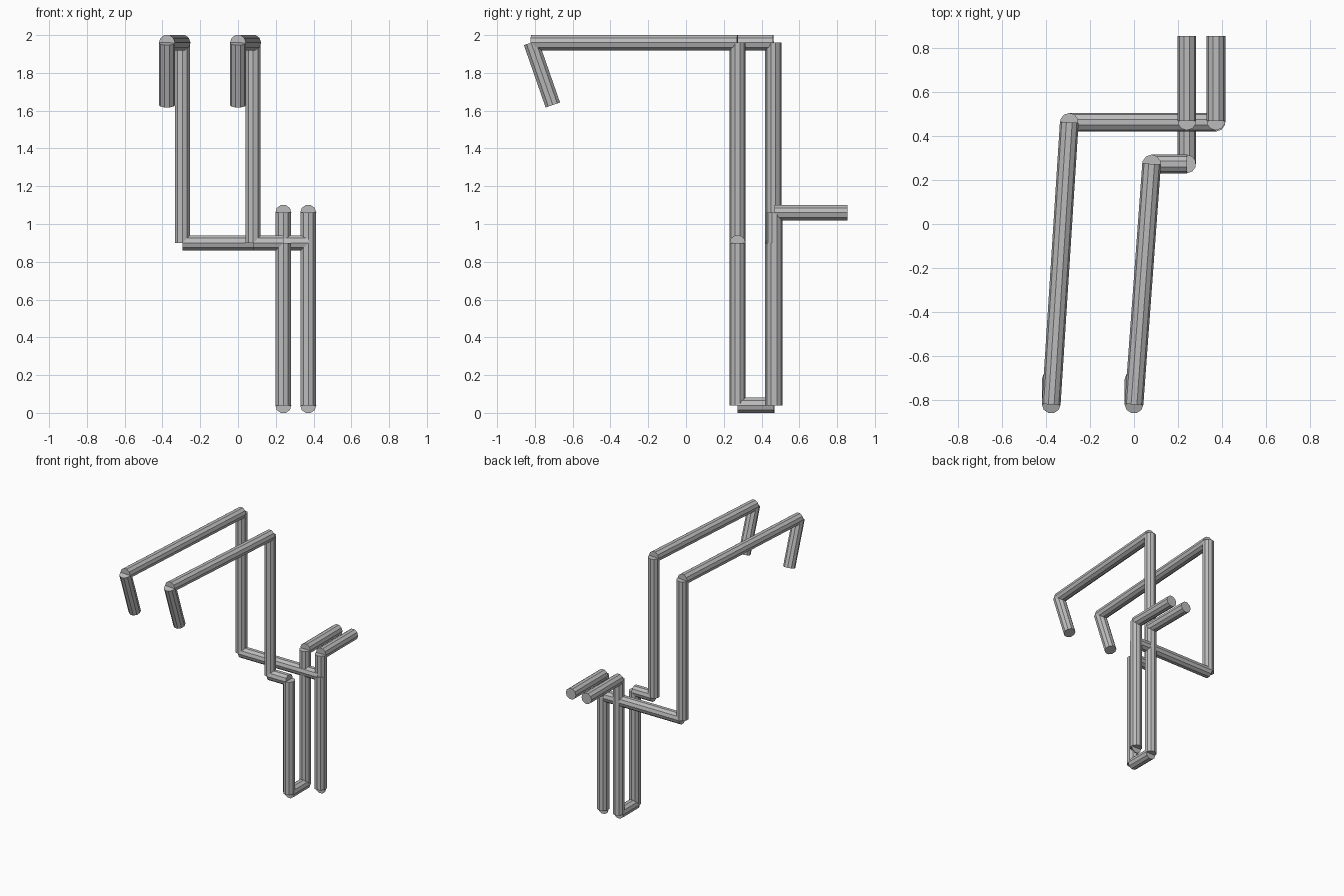
import bpy
import bmesh
from mathutils import Vector, Matrix

cube = bpy.data.objects.get("Cube")
if cube:
    bpy.data.objects.remove(cube, do_unlink=True)

RADIUS = 0.0425
SIDES = 10

grey = bpy.data.materials.new("pipe_grey")
grey.use_nodes = True
colour = (0.5, 0.5, 0.5, 1)
grey.diffuse_color = colour
grey.node_tree.nodes["Principled BSDF"].inputs["Base Color"].default_value = colour


def pipe(name, start, end):
    """Flat-ended straight pipe between two points, corners on its level side."""
    a, b = Vector(start), Vector(end)
    axis = (b - a).normalized()
    upright = abs(axis.z) > 0.999
    corner = Vector((0, 1, 0)) if upright else axis.cross(Vector((0, 0, 1))).normalized()
    side = corner.cross(axis)
    matrix = Matrix((side, corner, axis)).transposed().to_4x4()
    matrix.translation = (a + b) / 2
    bm = bmesh.new()
    bmesh.ops.create_cone(bm, cap_ends=True, segments=SIDES, radius1=RADIUS,
                          radius2=RADIUS, depth=(b - a).length, matrix=matrix)
    mesh = bpy.data.meshes.new(name)
    bm.to_mesh(mesh)
    bm.free()
    mesh.materials.append(grey)
    bpy.context.collection.objects.link(bpy.data.objects.new(name, mesh))


PARTS = ("rear_bar", "rear_post", "foot_bar", "front_post",
         "cross_bar", "tall_post", "top_arm", "hook")
LOW, CROSS, REAR, TOP = 0.04, 0.9, 1.06, 1.96
BACK = 0.468


def frame(label, post_x, front_y, tall_x, hook_x):
    """One bent rail: a run of pipes from the rear bar round to the hook."""
    path = [
        (post_x, 0.855, REAR),
        (post_x, BACK, REAR),
        (post_x, BACK, LOW),
        (post_x, front_y, LOW),
        (post_x, front_y, CROSS),
        (tall_x, front_y, CROSS),
        (tall_x, front_y, TOP),
        (hook_x, -0.82, TOP),
        (hook_x, -0.705, 1.63),
    ]
    for part, start, end in zip(PARTS, path, path[1:]):
        pipe(f"{label}_{part}", start, end)


# Inner rail steps forward at the foot; the outer one has only a short stub there
frame("inner", 0.24, 0.273, 0.08, 0.0)
frame("outer", 0.372, BACK - 0.006, -0.294, -0.376)
